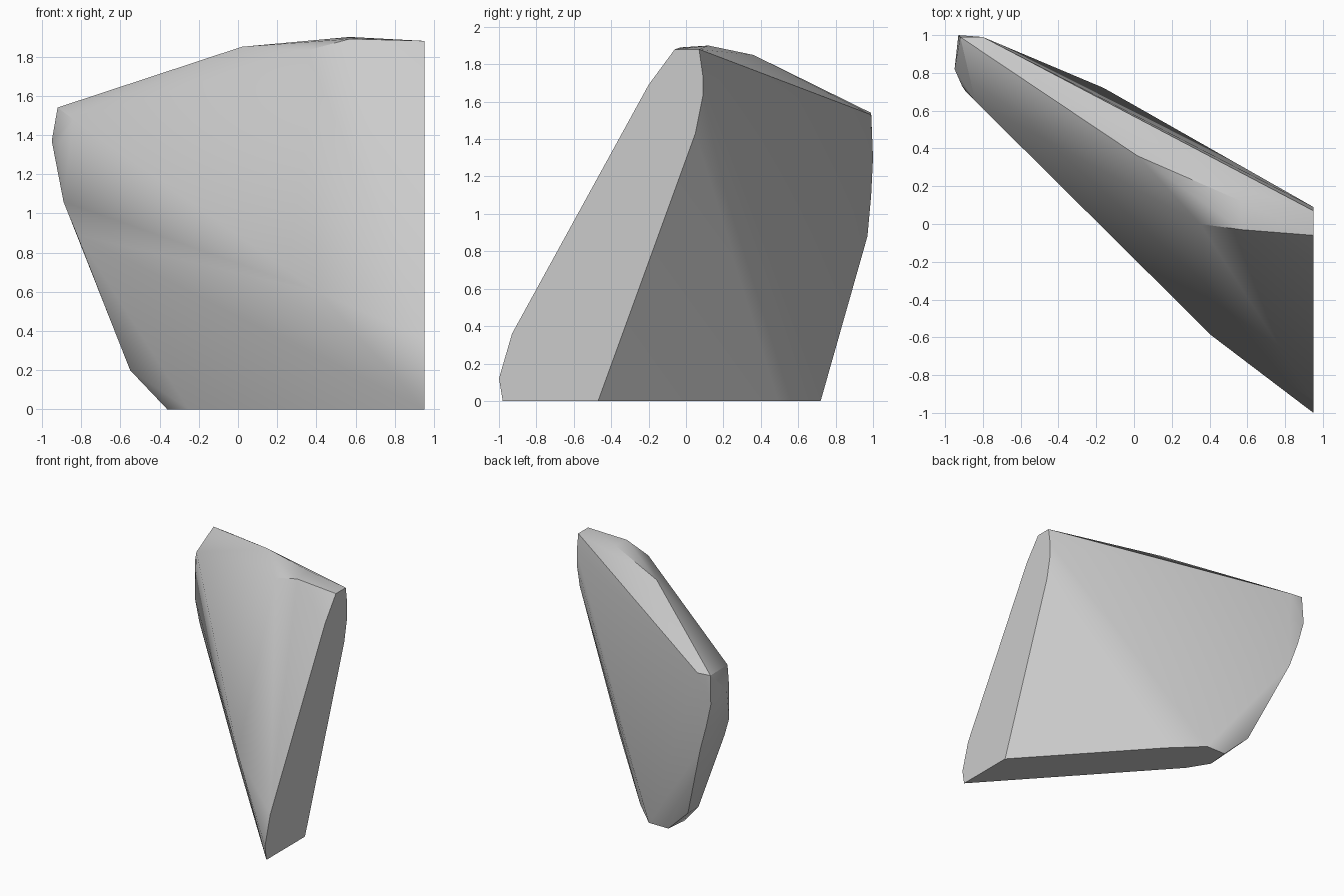
import bpy
import bmesh
import math

default_cube = bpy.data.objects.get("Cube")
if default_cube:
    bpy.data.objects.remove(default_cube, do_unlink=True)

CUT_X = 0.95

# Flat cut end of the slab, as (y, z)
cut_profile = [
    (-0.98, 0), (-1, 0.12), (-0.93, 0.36), (-0.2, 1.69), (-0.06, 1.88),
    (0.07, 1.88), (0.09, 1.74), (0.09, 1.63), (0.05, 1.43), (-0.47, 0),
]

# Flat base, as (x, y)
base_profile = [
    (0.08, 0.49), (-0.16, 0.72), (-0.34, 0.72), (-0.36, 0.53), (-0.25, 0.35),
]

# Crown along the upper edge
crown = [
    (0.57, -0.03, 1.89), (0.57, 0.12, 1.9), (0.35, 0, 1.83), (0.02, 0.36, 1.85),
]

# Ridge across the front and the rounded narrow end
front_ridge = [(0.41, -0.59, 0.6), (-0.84, 0.65, 1.48), (-0.91, 0.73, 1.36)]
narrow_end = [
    (-0.92, 0.99, 1.54), (-0.8, 0.99, 1.53), (-0.95, 0.82, 1.37),
    (-0.93, 1, 1.3), (-0.89, 0.7, 1.06), (-0.88, 0.99, 1.1),
    (-0.82, 0.66, 0.89), (-0.81, 0.97, 0.88),
    (-0.55, 0.62, 0.2), (-0.55, 0.76, 0.2),
]


def make_material(name, color):
    material = bpy.data.materials.new(name)
    material.use_nodes = True
    material.diffuse_color = color
    shader = material.node_tree.nodes["Principled BSDF"]
    shader.inputs["Base Color"].default_value = color
    shader.inputs["Roughness"].default_value = 0.9
    return material


def make_hull(name, points, material):
    """Wrap the corner points in one convex, chiselled solid."""
    bm = bmesh.new()
    for point in points:
        bm.verts.new(point)
    result = bmesh.ops.convex_hull(bm, input=bm.verts[:])
    spare = set(result["geom_interior"]) | set(result["geom_unused"])
    spare_verts = [v for v in spare if isinstance(v, bmesh.types.BMVert)]
    bmesh.ops.delete(bm, geom=spare_verts, context="VERTS")
    bmesh.ops.dissolve_limit(
        bm, angle_limit=math.radians(0.5), verts=bm.verts[:], edges=bm.edges[:])
    bmesh.ops.recalc_face_normals(bm, faces=bm.faces[:])

    mesh = bpy.data.meshes.new(name)
    bm.to_mesh(mesh)
    bm.free()
    mesh.materials.append(material)
    obj = bpy.data.objects.new(name, mesh)
    bpy.context.collection.objects.link(obj)
    return obj


# Rock slab
stone = make_material("pale_grey_stone", (0.6, 0.6, 0.6, 1))
corners = [(CUT_X, y, z) for y, z in cut_profile]
corners += [(x, y, 0) for x, y in base_profile]
corners += crown + front_ridge + narrow_end
rock = make_hull("rock_slab", corners, stone)

# Soft facets with crisp cut edges
bpy.ops.object.select_all(action="DESELECT")
rock.select_set(True)
bpy.context.view_layer.objects.active = rock
bpy.ops.object.shade_smooth_by_angle(angle=math.radians(30))
